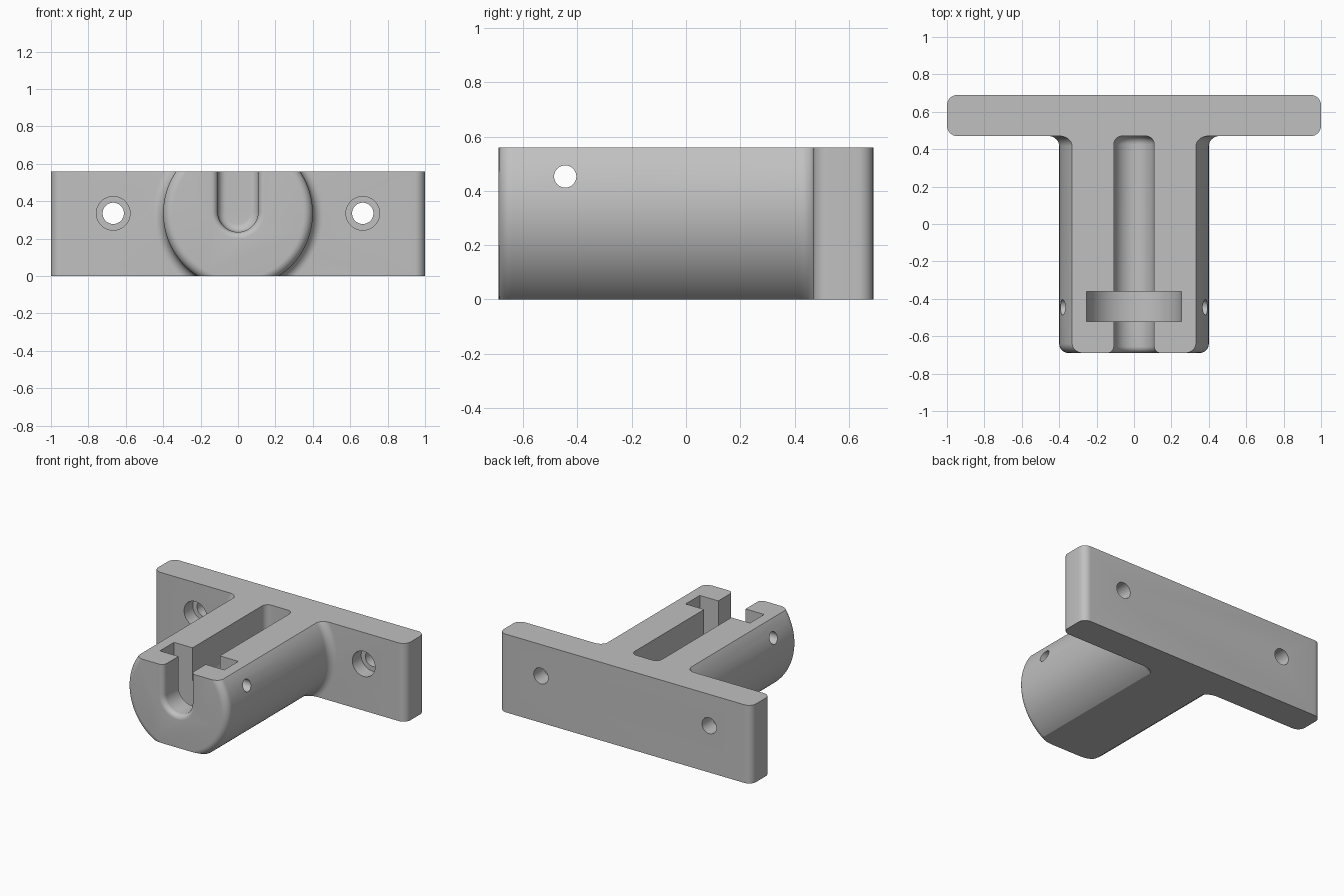
import bpy
import bmesh
from math import sin, cos, pi

cube = bpy.data.objects.get("Cube")
if cube:
    bpy.data.objects.remove(cube, do_unlink=True)

HEIGHT = 0.56      # overall height
AXIS = 0.335       # height of the barrel centre line
FRONT, PLATE_FRONT, BACK = -0.69, 0.47, 0.69

grey = bpy.data.materials.new("plain grey")
grey.use_nodes = True
color = (0.53, 0.53, 0.53, 1)
grey.diffuse_color = color
grey.node_tree.nodes["Principled BSDF"].inputs["Base Color"].default_value = color


def loft(name, rings):
    """Closed solid through matching rings of points, with flat end caps."""
    bm = bmesh.new()
    loops = [[bm.verts.new(p) for p in ring] for ring in rings]
    n = len(loops[0])
    for a, b in zip(loops, loops[1:]):
        for i in range(n):
            j = (i + 1) % n
            bm.faces.new((a[i], a[j], b[j], b[i]))
    bm.faces.new(loops[0])
    bm.faces.new(loops[-1])
    bmesh.ops.recalc_face_normals(bm, faces=bm.faces)
    mesh = bpy.data.meshes.new(name)
    bm.to_mesh(mesh)
    bm.free()
    mesh.materials.append(grey)
    obj = bpy.data.objects.new(name, mesh)
    bpy.context.collection.objects.link(obj)
    return obj


def arc(cx, cy, r, start, end, steps):
    return [(cx + r * cos(start + (end - start) * i / steps),
             cy + r * sin(start + (end - start) * i / steps)) for i in range(steps + 1)]


def circle_y(x, y, z, r, n=64):
    return [(x + r * cos(2 * pi * i / n), y, z + r * sin(2 * pi * i / n)) for i in range(n)]


def u_ring(y, r, z):
    """Upright U outline, open end far above the body."""
    return [(-r, y, 1)] + [(u, y, v) for u, v in arc(0, z, r, pi, 2 * pi, 32)] + [(r, y, 1)]


def boolean(target, tool, operation):
    mod = target.modifiers.new(tool.name, 'BOOLEAN')
    mod.operation, mod.solver, mod.object = operation, 'EXACT', tool
    bpy.context.view_layer.objects.active = target
    bpy.ops.object.modifier_apply(modifier=mod.name)
    bpy.data.objects.remove(tool, do_unlink=True)


# Mounting plate with rounded upright corners, cut to height later
c = 0.055
outline = []
for k, (x, y) in enumerate([(1 - c, BACK - c), (c - 1, BACK - c),
                            (c - 1, PLATE_FRONT + c), (1 - c, PLATE_FRONT + c)]):
    outline += arc(x, y, c, k * pi / 2, (k + 1) * pi / 2, 8)
body = loft("mounting_bracket", [[(x, y, z) for x, y in outline] for z in (-0.3, 1)])

# Turned barrel: rounded nose, fillet where it meets the plate
nose, fillet, radius = 0.05, 0.055, 0.4
profile = [(r, y) for r, y in arc(radius - nose, FRONT + nose, nose, -pi / 2, 0, 8)]
profile += arc(radius + fillet, PLATE_FRONT - fillet, fillet, pi, pi / 2, 8)
profile.append((radius + fillet, PLATE_FRONT + 0.05))
boolean(body, loft("barrel", [circle_y(0, y, AXIS, r, 128) for r, y in profile]), 'UNION')

# Flat top and bottom
slab = loft("height_trim", [[(-2, -2, z), (2, -2, z), (2, 2, z), (-2, 2, z)]
                            for z in (0, HEIGHT)])
boolean(body, slab, 'INTERSECT')

# Long slot: flared mouth, rounded inner end
slot, slot_z, flare, end = 0.108, 0.343, 0.035, 0.045
rings = [u_ring(FRONT - 0.1, slot + flare, slot_z)]
rings += [u_ring(y, r, slot_z)
          for r, y in arc(slot + flare, FRONT + flare, flare, 1.5 * pi, pi, 8)]
rings += [u_ring(y, r, slot_z)
          for r, y in arc(slot - end, PLATE_FRONT - end, end, 0, pi / 2, 8)]
boolean(body, loft("slot_cutter", rings), 'DIFFERENCE')

# Wider round-bottomed pocket across the slot
pocket = loft("pocket_cutter", [u_ring(y, 0.255, AXIS) for y in (-0.52, -0.36)])
boolean(body, pocket, 'DIFFERENCE')

# Cross-pin hole through both cheeks
pin = [[(x, -0.445 + u, 0.453 + v) for u, v in arc(0, 0, 0.041, 0, 2 * pi, 32)[:-1]]
       for x in (-1, 1)]
boolean(body, loft("pin_cutter", pin), 'DIFFERENCE')

# Counterbored screw holes
for x in (-0.667, 0.667):
    steps = [(PLATE_FRONT - 0.1, 0.09), (PLATE_FRONT + 0.1, 0.09),
             (PLATE_FRONT + 0.1, 0.057), (BACK + 0.1, 0.057)]
    screw = loft("screw_cutter", [circle_y(x, y, AXIS, r, 48) for y, r in steps])
    boolean(body, screw, 'DIFFERENCE')

# Smooth curved faces, crisp machined edges
bpy.ops.object.select_all(action='DESELECT')
body.select_set(True)
bpy.context.view_layer.objects.active = body
bpy.ops.object.shade_smooth_by_angle(angle=pi / 6)
